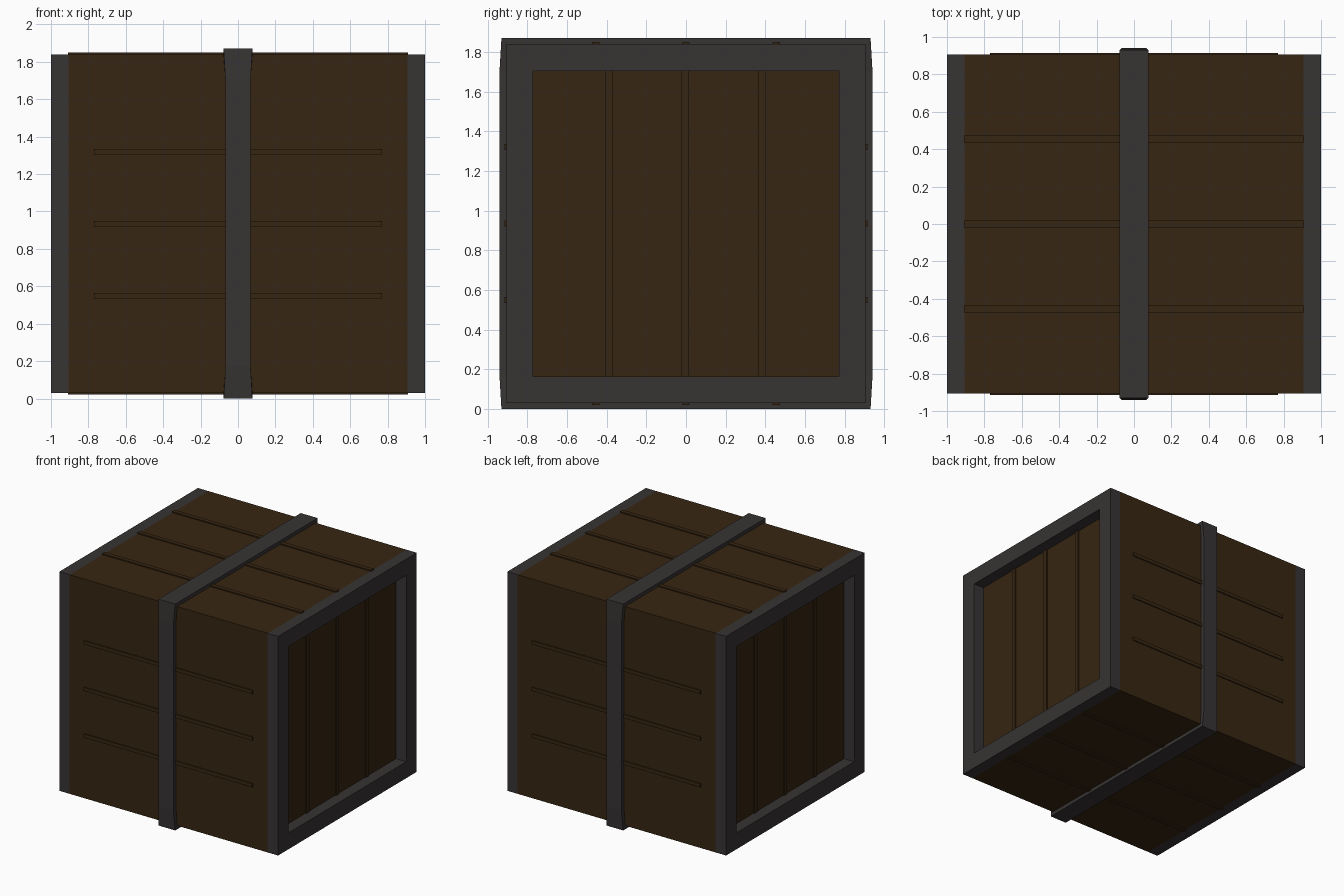
import bpy, bmesh
from mathutils import Vector

if "Cube" in bpy.data.objects:
    bpy.data.objects.remove(bpy.data.objects["Cube"])

ZC = 0.935          # height of the crate centre
HALF = 0.905        # half the crate's depth and height


def material(name, rgb):
    m = bpy.data.materials.new(name)
    m.diffuse_color = (*rgb, 1)
    m.use_nodes = True
    m.node_tree.nodes["Principled BSDF"].inputs["Base Color"].default_value = m.diffuse_color
    return m


WOOD = material("dark_wood", (0.038, 0.019, 0.006))
METAL = material("dark_metal", (0.038, 0.033, 0.033))


def finish(name, bm, mat):
    bmesh.ops.recalc_face_normals(bm, faces=bm.faces)
    me = bpy.data.meshes.new(name)
    bm.to_mesh(me)
    bm.free()
    me.materials.append(mat)
    ob = bpy.data.objects.new(name, me)
    bpy.context.collection.objects.link(ob)
    return ob


def box(name, centre, size, mat):
    bm = bmesh.new()
    bmesh.ops.create_cube(bm, size=1)
    for v in bm.verts:
        v.co = Vector(a * s + c for a, s, c in zip(v.co, size, centre))
    return finish(name, bm, mat)


def loft_ring(name, sections, mat):
    """Closed ring skinned through matching cross-sections."""
    bm = bmesh.new()
    rings = [[bm.verts.new(p) for p in s] for s in sections]
    for a, b in zip(rings, rings[1:] + rings[:1]):
        n = len(a)
        for i in range(n):
            j = (i + 1) % n
            bm.faces.new((a[i], a[j], b[j], b[i]))
    return finish(name, bm, mat)


# Wooden body
box("wooden_body", (0, 0, ZC), (1.81, 2 * HALF, 2 * HALF), WOOD)

# Square metal frames around both ends
for side, label in ((-1, "left"), (1, "right")):
    sections = []
    for sy, sz in ((-1, -1), (1, -1), (1, 1), (-1, 1)):
        sections.append([(side * x, sy * h, ZC + sz * h) for x, h in
                         ((0.905, HALF), (1, HALF), (1, 0.77), (0.905, 0.77))])
    loft_ring(label + "_end_frame", sections, METAL)

# Centre strap, flared at the corners
outline = [(-0.93, -0.935, 0.077), (0.93, -0.935, 0.077),
           (0.94, -0.765, 0.067), (0.94, 0.765, 0.067),
           (0.93, 0.935, 0.077), (-0.93, 0.935, 0.077),
           (-0.94, 0.765, 0.067), (-0.94, -0.765, 0.067)]
sections = []
for y, z, w in outline:
    yi = max(-0.9, min(0.9, y))
    zi = max(-0.9, min(0.9, z))
    sections.append([(-w, yi, ZC + zi), (-w, y, ZC + z),
                     (w, y, ZC + z), (w, yi, ZC + zi)])
loft_ring("centre_strap", sections, METAL)

# Thin raised battens on all six faces
for s in (-1, 1):
    for i in (-1, 0, 1):
        box("side_batten", (0, s * HALF, ZC + i * 0.385), (1.54, 0.018, 0.03), WOOD)
        box("top_bottom_batten", (0, i * 0.455, ZC + s * HALF), (1.82, 0.036, 0.018), WOOD)
        box("end_batten", (s * 0.905, i * 0.387 - s * 0.003, ZC), (0.018, 0.037, 1.54), WOOD)
